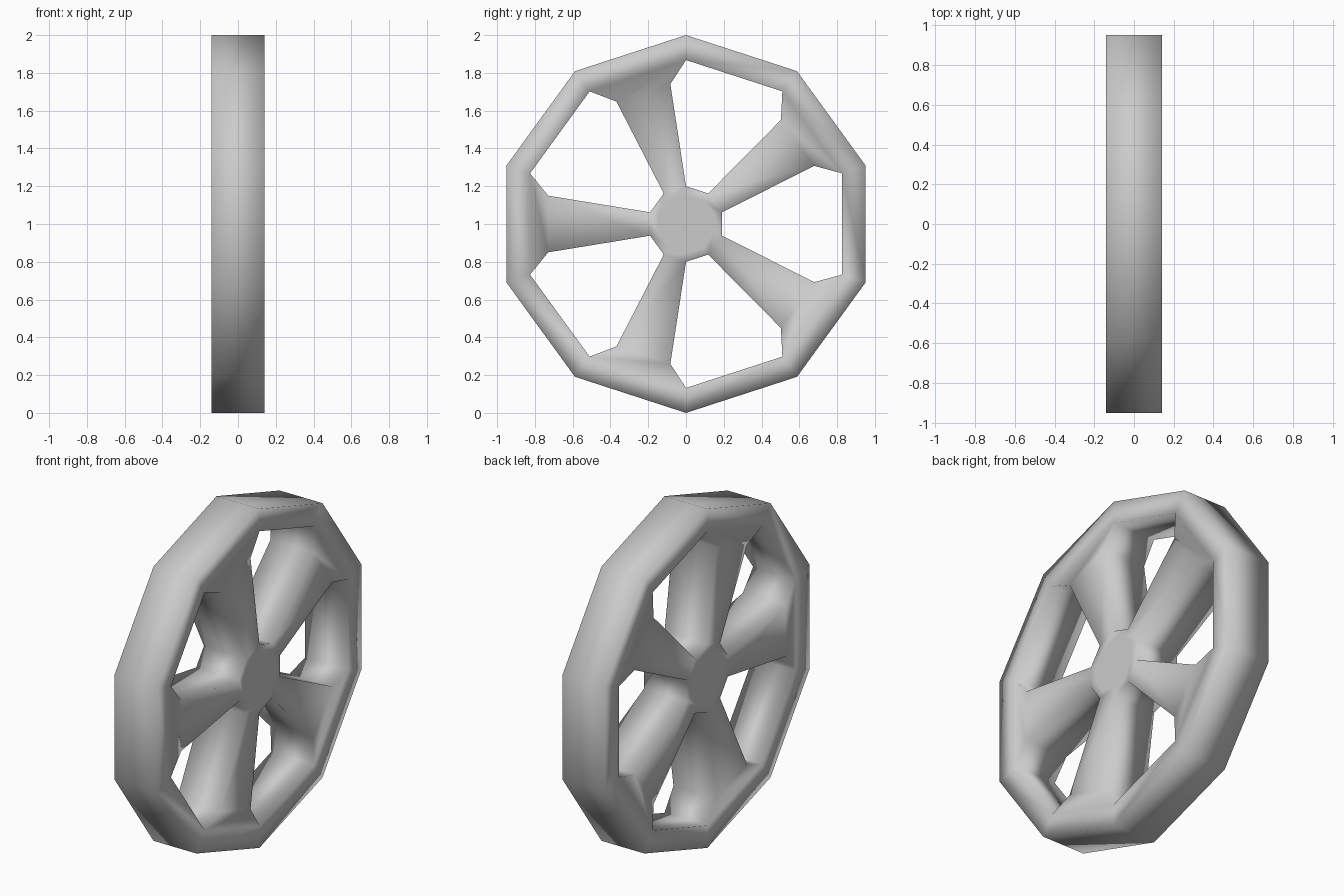
import bpy, bmesh, math
from mathutils import Vector

if "Cube" in bpy.data.objects:
    bpy.data.objects.remove(bpy.data.objects["Cube"])

HALF_WIDTH = 0.14
SIDES = 10
bm = bmesh.new()


def point(y, z):
    return bm.verts.new((-HALF_WIDTH, y, z + 1))


def ring(radius):
    angles = [math.pi / 2 + i * math.tau / SIDES for i in range(SIDES)]
    return [point(radius * math.cos(a), radius * math.sin(a)) for a in angles]


outer, inner, hub = ring(1.0), ring(0.868), ring(0.2)

# Flat rim, one quad per side
for i in range(SIDES):
    j = (i + 1) % SIDES
    bm.faces.new((outer[i], outer[j], inner[j], inner[i]))

# Five tapered spokes, each flaring into an inner rim edge
for i in range(0, SIDES, 2):
    j = i + 1
    a = math.pi / 2 + (i + 0.5) * math.tau / SIDES
    out = Vector((math.cos(a), math.sin(a)))
    side = Vector((-out.y, out.x))
    n0 = point(*(out * 0.73 - side * 0.15))
    n1 = point(*(out * 0.73 + side * 0.15))
    bm.faces.new((inner[i], inner[j], n1, n0))
    bm.faces.new((n0, n1, hub[j], hub[i]))

# Hub
bm.faces.new(hub)

# Give the flat outline its thickness
result = bmesh.ops.extrude_face_region(bm, geom=bm.faces[:], use_keep_orig=True)
moved = [g for g in result["geom"] if isinstance(g, bmesh.types.BMVert)]
bmesh.ops.translate(bm, verts=moved, vec=(2 * HALF_WIDTH, 0, 0))
bmesh.ops.recalc_face_normals(bm, faces=bm.faces[:])

# Flat cap on both hub faces
caps = [f for f in bm.faces if len(f.verts) == SIDES]
bmesh.ops.inset_individual(bm, faces=caps, thickness=0.045)

for f in bm.faces:
    f.smooth = True
mesh = bpy.data.meshes.new("spoked_wheel")
bm.to_mesh(mesh)
bm.free()
wheel = bpy.data.objects.new("spoked_wheel", mesh)
bpy.context.collection.objects.link(wheel)
